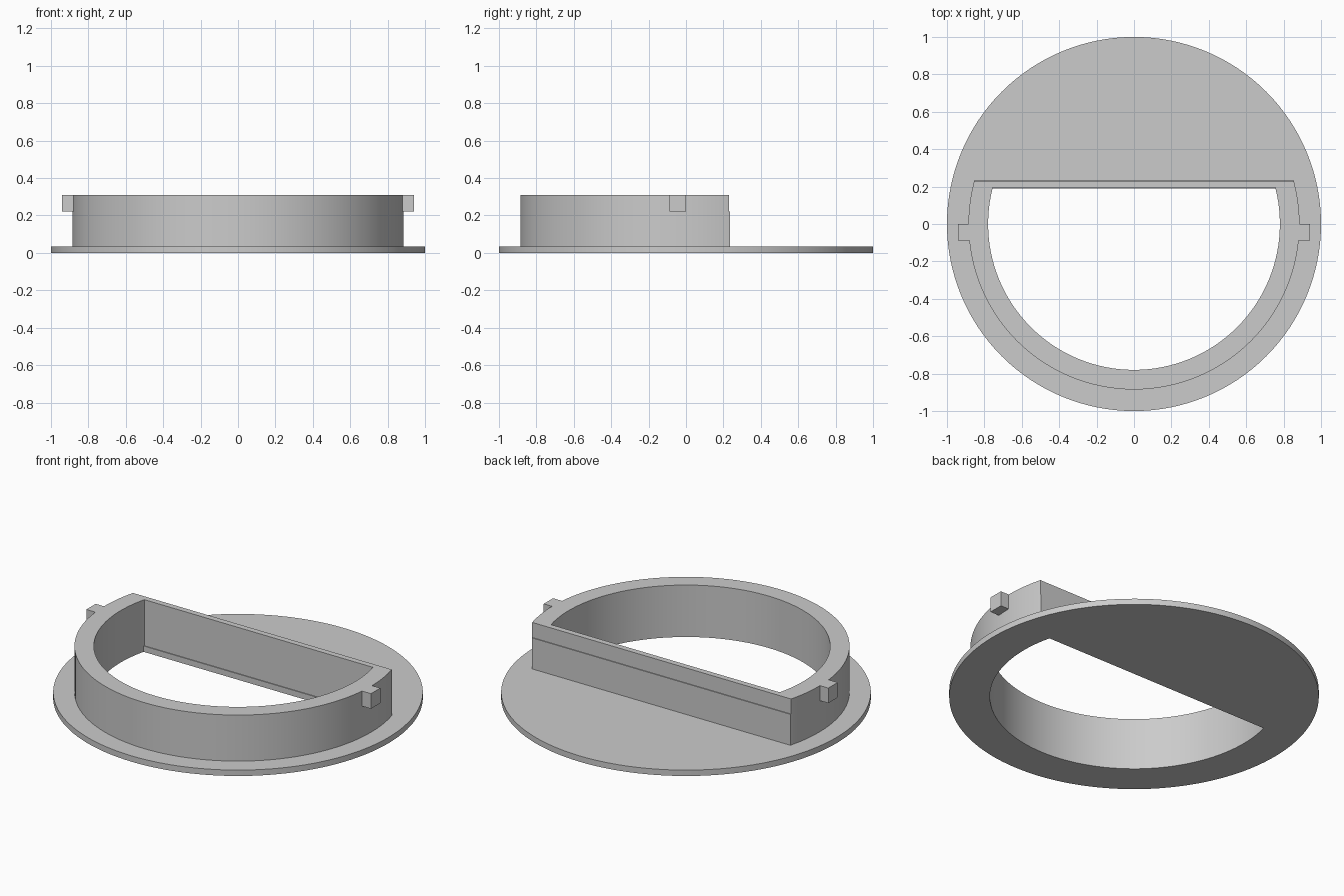
import bpy, bmesh, math

cube = bpy.data.objects.get("Cube")
if cube:
    bpy.data.objects.remove(cube, do_unlink=True)

grey = bpy.data.materials.new("plain grey")
grey.use_nodes = True
grey.diffuse_color = (0.6, 0.6, 0.6, 1)
grey.node_tree.nodes["Principled BSDF"].inputs["Base Color"].default_value = (0.6, 0.6, 0.6, 1)

R_FLANGE, R_OUT, R_IN = 1.0, 0.885, 0.78
BACK, BACK_TOP, FLAT, LEDGE = 0.235, 0.23, 0.195, 0.19
Z_FLANGE, Z_STEP, Z_TOP = 0.035, 0.22, 0.31

# Shared directions, with the corners of every cut circle added
angles = {2 * math.pi * i / 128 for i in range(128)}
for radius, cut in ((R_OUT, BACK), (R_OUT, BACK_TOP), (R_IN, FLAT), (R_IN, LEDGE)):
    corner = math.asin(cut / radius)
    angles |= {corner, math.pi - corner}
angles = sorted(angles)


def finish(name, bm):
    bmesh.ops.remove_doubles(bm, verts=bm.verts, dist=1e-5)
    bmesh.ops.recalc_face_normals(bm, faces=bm.faces)
    mesh = bpy.data.meshes.new(name)
    bm.to_mesh(mesh)
    bm.free()
    mesh.materials.append(grey)
    obj = bpy.data.objects.new(name, mesh)
    bpy.context.collection.objects.link(obj)
    return obj


def ring(name, section):
    """Loft a closed ring through (radius, flat back y, z) loops."""
    bm = bmesh.new()
    loops = []
    for radius, cut, z in section:
        loop = []
        for a in angles:
            r = radius
            if r * math.sin(a) > cut:
                r = cut / math.sin(a)
            loop.append(bm.verts.new((r * math.cos(a), r * math.sin(a), z)))
        loops.append(loop)
    n = len(angles)
    for k, low in enumerate(loops):
        high = loops[(k + 1) % len(loops)]
        for i in range(n):
            j = (i + 1) % n
            bm.faces.new((low[i], low[j], high[j], high[i]))
    obj = finish(name, bm)
    bpy.ops.object.select_all(action="DESELECT")
    obj.select_set(True)
    bpy.context.view_layer.objects.active = obj
    bpy.ops.object.shade_smooth_by_angle(angle=math.radians(12))


# Thin round flange with a D-shaped opening
ring("flange", [(R_FLANGE, 2, 0), (R_FLANGE, 2, Z_FLANGE),
                (R_IN, LEDGE, Z_FLANGE), (R_IN, LEDGE, 0)])

# D-shaped collar with a slight step on its flat back
ring("collar", [(R_OUT, BACK, Z_FLANGE), (R_OUT, BACK, Z_STEP),
                (R_OUT, BACK_TOP, Z_STEP), (R_OUT, BACK_TOP, Z_TOP),
                (R_IN, FLAT, Z_TOP), (R_IN, FLAT, Z_FLANGE)])

# Locking tabs on both sides of the collar
for name, side in (("left_tab", 1), ("right_tab", -1)):
    bm = bmesh.new()
    bmesh.ops.create_cube(bm, size=1)
    for v in bm.verts:
        v.co.x = side * (0.94 if v.co.x > 0 else 0.86)
        v.co.y = 0.0 if v.co.y > 0 else -0.088
        v.co.z = Z_TOP if v.co.z > 0 else Z_STEP
    finish(name, bm)
